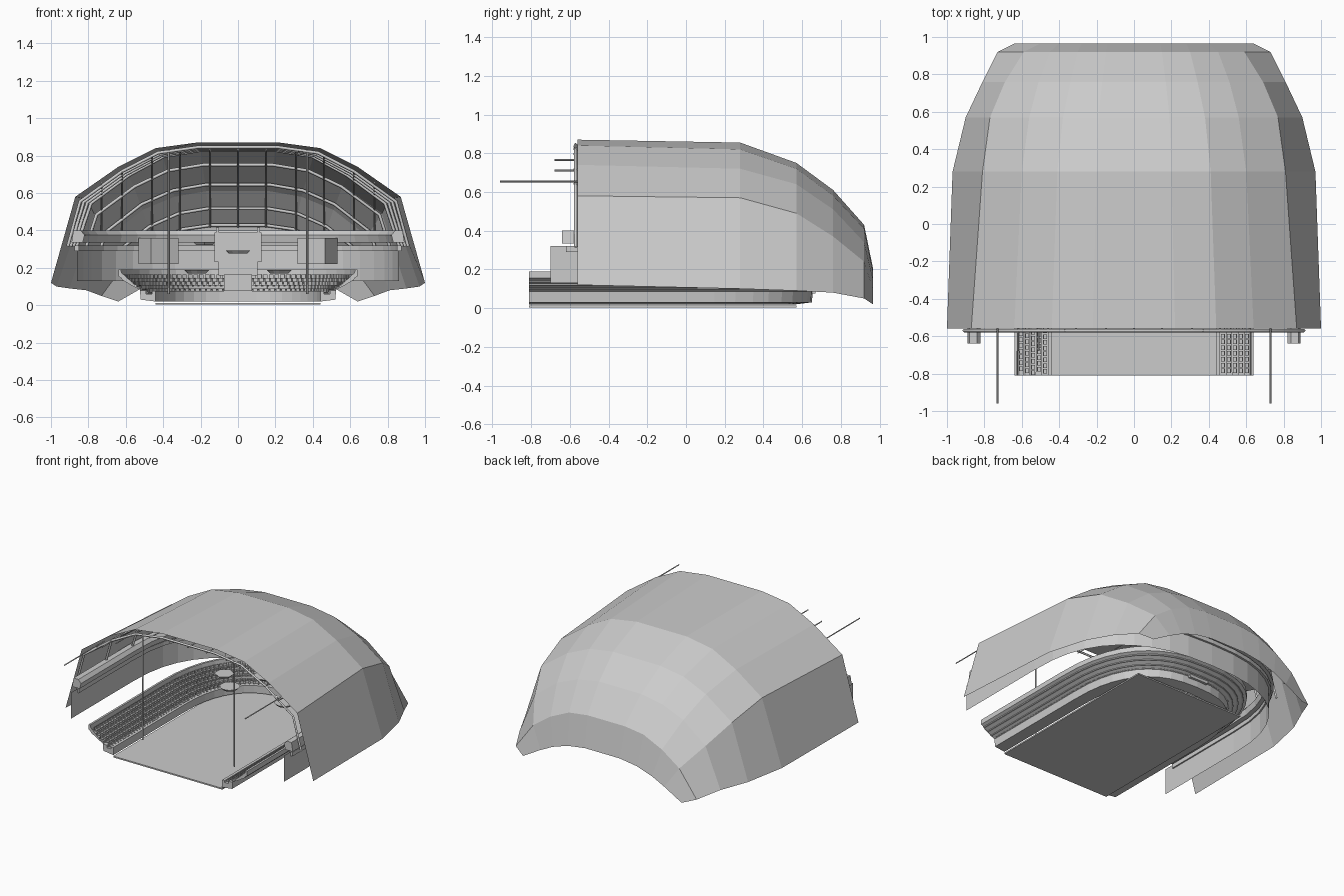
import bpy, bmesh, math
from mathutils import Vector, Matrix

if "Cube" in bpy.data.objects:
    bpy.data.objects.remove(bpy.data.objects["Cube"])


def finish(bm, name, normals=True):
    if normals:
        bmesh.ops.recalc_face_normals(bm, faces=bm.faces)
    mesh = bpy.data.meshes.new(name)
    bm.to_mesh(mesh)
    bm.free()
    obj = bpy.data.objects.new(name, mesh)
    bpy.context.collection.objects.link(obj)
    return obj


def grid(rows, name, closed=False):
    """Skin a list of equal-length point rows."""
    bm = bmesh.new()
    vs = [[bm.verts.new(p) for p in row] for row in rows]
    n = len(rows[0])
    for a, b in zip(vs, vs[1:]):
        for i in range(n if closed else n - 1):
            j = (i + 1) % n
            bm.faces.new((a[i], a[j], b[j], b[i]))
    if closed:
        bm.faces.new(vs[0])
        bm.faces.new(vs[-1])
    return finish(bm, name)


def tube(points, r, name):
    curve = bpy.data.curves.new(name, 'CURVE')
    curve.dimensions = '3D'
    curve.bevel_depth = r
    curve.bevel_resolution = 0
    curve.use_fill_caps = True
    s = curve.splines.new('POLY')
    s.points.add(len(points) - 1)
    for q, p in zip(s.points, points):
        q.co = (*p, 1)
    obj = bpy.data.objects.new(name, curve)
    bpy.context.collection.objects.link(obj)
    return obj


def add_box(bm, center, size, angle=0):
    m = (Matrix.Translation(center) @ Matrix.Rotation(angle, 4, 'Z')
         @ Matrix.Diagonal((*size, 1)))
    bmesh.ops.create_cube(bm, size=1, matrix=m)


# Roof shell: half sections (x, z) from eave to crown at each depth
SECTIONS = [
    (-.56, [(1, .12), (.87, .58), (.64, .74), (.44, .84), (.22, .87)]),
    (.28, [(.97, .10), (.81, .57), (.60, .72), (.41, .82), (.20, .855)]),
    (.57, [(.90, .09), (.77, .49), (.56, .64), (.38, .72), (.19, .75)]),
    (.76, [(.81, .08), (.69, .37), (.51, .51), (.34, .58), (.17, .61)]),
    (.92, [(.73, .05), (.59, .24), (.45, .34), (.30, .41), (.15, .43)]),
    (.965, [(.64, .02), (.50, .10), (.40, .15), (.28, .19), (.14, .21)]),
]


def mirrored(half):
    return half + [(-x, z) for x, z in reversed(half)]


def section_at(y):
    for (ya, a), (yb, b) in zip(SECTIONS, SECTIONS[1:]):
        if y <= yb:
            t = max(0, (y - ya) / (yb - ya))
            return [(p[0] + (q[0] - p[0]) * t, p[1] + (q[1] - p[1]) * t)
                    for p, q in zip(a, b)]
    return SECTIONS[-1][1]


def height(x, y):
    half = section_at(y)
    for p, q in zip(half, half[1:]):
        if abs(x) >= q[0]:
            t = (p[0] - abs(x)) / (p[0] - q[0])
            return p[1] + (q[1] - p[1]) * t
    return half[-1][1]


grid([[(x, y, z) for x, z in mirrored(half)] for y, half in SECTIONS],
     "roof_shell")

# Cross ribs under the shell, cut off at gallery height
for k, y in enumerate((-.57, -.28, 0, .28, .5, .68, .82, .9)):
    half = section_at(y)
    (xa, za), (xb, zb) = half[:2]
    t = min(.95, max(0, (.34 - za) / (zb - za)))
    half = [(xa + (xb - xa) * t, za + (zb - za) * t)] + half[1:]
    tube([(x * .97, y, z - .025) for x, z in mirrored(half)], .009,
         f"cross_rib_{k}")

# Lengthwise rods following the shell down to the gallery
for x in (0, .15, .31, .46, .62, .73):
    for s in ((1, -1) if x else (1,)):
        pts = [(s * x, y, height(x, y) - .035)
               for y in (-.58, .28, .45, .57, .67, .76, .84, .9)]
        tube([p for p in pts if p[2] > .36], .005, "lengthwise_rod")

# Front masts and projecting poles
for s in (-1, 1):
    tube([(s * .37, -.57, .06), (s * .37, -.57, .83)], .006, "front_mast")
    tube([(s * .73, -.96, .655), (s * .73, -.5, .655)], .005, "long_pole")
for x, z in ((-.62, .71), (-.51, .765)):
    tube([(x, -.68, z), (x, -.5, z)], .005, "short_pole")


def u_path(width, rear, front, straight=0.0, steps=20, runs=1):
    """Horseshoe plan: straight sides closed by a rounded rear."""
    side = [(width, front + (straight - front) * i / runs) for i in range(runs)]
    arc = []
    for i in range(steps + 1):
        a = math.pi * i / steps
        c, s = math.cos(a), math.sin(a)
        arc.append((math.copysign(abs(c) ** .8, c) * width,
                    straight + max(s, 0) ** .8 * (rear - straight)))
    return side + arc + [(-x, y) for x, y in reversed(side)]


def sweep(profile, width, rear, front, name, closed=True):
    rails = [[(x, y, z) for x, y in u_path(width + d, rear + d, front)]
             for d, z in profile]
    return grid(list(zip(*rails)), name, closed)


# Arena floor
bm = bmesh.new()
add_box(bm, (0, -.12, .008), (.88, 1.38, .01))
finish(bm, "arena_floor")

# Lower stand with stepped rows, parapet and sloping underside
ROWS, TREAD, RISE = 5, .032, .019
steps = [(0, .02), (0, .075), (.02, .075), (.02, .055)]
for r in range(ROWS):
    d, z = .02 + r * TREAD, .06 + r * RISE
    steps += [(d, z), (d + TREAD, z)]
steps += [(.185, .19), (.2, .19), (.2, .155), (.085, .085), (.08, .03)]
sweep(steps, .44, .57, -.81, "lower_stand")
sweep([(.08, .1), (.092, .1), (.092, .088), (.08, .088)], .44, .57, -.79,
      "stand_rail")

# Seats set along every row
bm = bmesh.new()
for r in range(ROWS):
    d, z = .02 + (r + .5) * TREAD, .06 + r * RISE
    path = [Vector(p) for p in u_path(.44 + d, .57 + d, -.8, steps=40)]
    left = .015
    for a, b in zip(path, path[1:]):
        run = (b - a).length
        ang = math.atan2(b.y - a.y, b.x - a.x)
        out = Vector((math.sin(ang), -math.cos(ang)))
        while left < run:
            p = a.lerp(b, left / run)
            q = p + out * .008
            add_box(bm, (p.x, p.y, z + .008), (.024, .02, .006), ang)
            add_box(bm, (q.x, q.y, z + .016), (.024, .005, .026), ang)
            left += .031
        left -= run
finish(bm, "seats")

# Concourse wall, its ledge and the gallery ring above
sweep([(0, .13), (0, .32)], .86, .80, -.70, "concourse_wall", closed=False)
sweep([(-.01, .29), (-.01, .32), (.015, .32), (.015, .29)], .86, .80, -.62,
      "concourse_ledge")
sweep([(-.03, .335), (-.04, .375), (-.02, .40), (.02, .40), (.03, .335)],
      .86, .80, -.64, "gallery_ring")

# Rear control box with stepped base
bm = bmesh.new()
add_box(bm, (0, .67, .31), (.25, .18, .16))
add_box(bm, (0, .65, .2), (.21, .14, .08))
add_box(bm, (0, .61, .12), (.15, .12, .09))
for s in (-1, 1):
    add_box(bm, (s * .11, .59, .4), (.015, .02, .03))
finish(bm, "rear_box")

# Side viewing boxes
for s in (-1, 1):
    bm = bmesh.new()
    add_box(bm, (s * .425, .62, .29), (.17, .14, .14), -s * .5)
    finish(bm, "side_viewing_box")

# Hanging discs over the floor
for x, y, z, sides in ((.22, .22, .18, 12), (-.22, .22, .18, 12),
                       (0, .3, .285, 12), (-.18, .1, .33, 6)):
    bm = bmesh.new()
    bmesh.ops.create_cone(bm, cap_ends=True, segments=sides, radius1=.05,
                          radius2=.068, depth=.018,
                          matrix=Matrix.Translation((x, y, z)))
    finish(bm, "hanging_disc")
